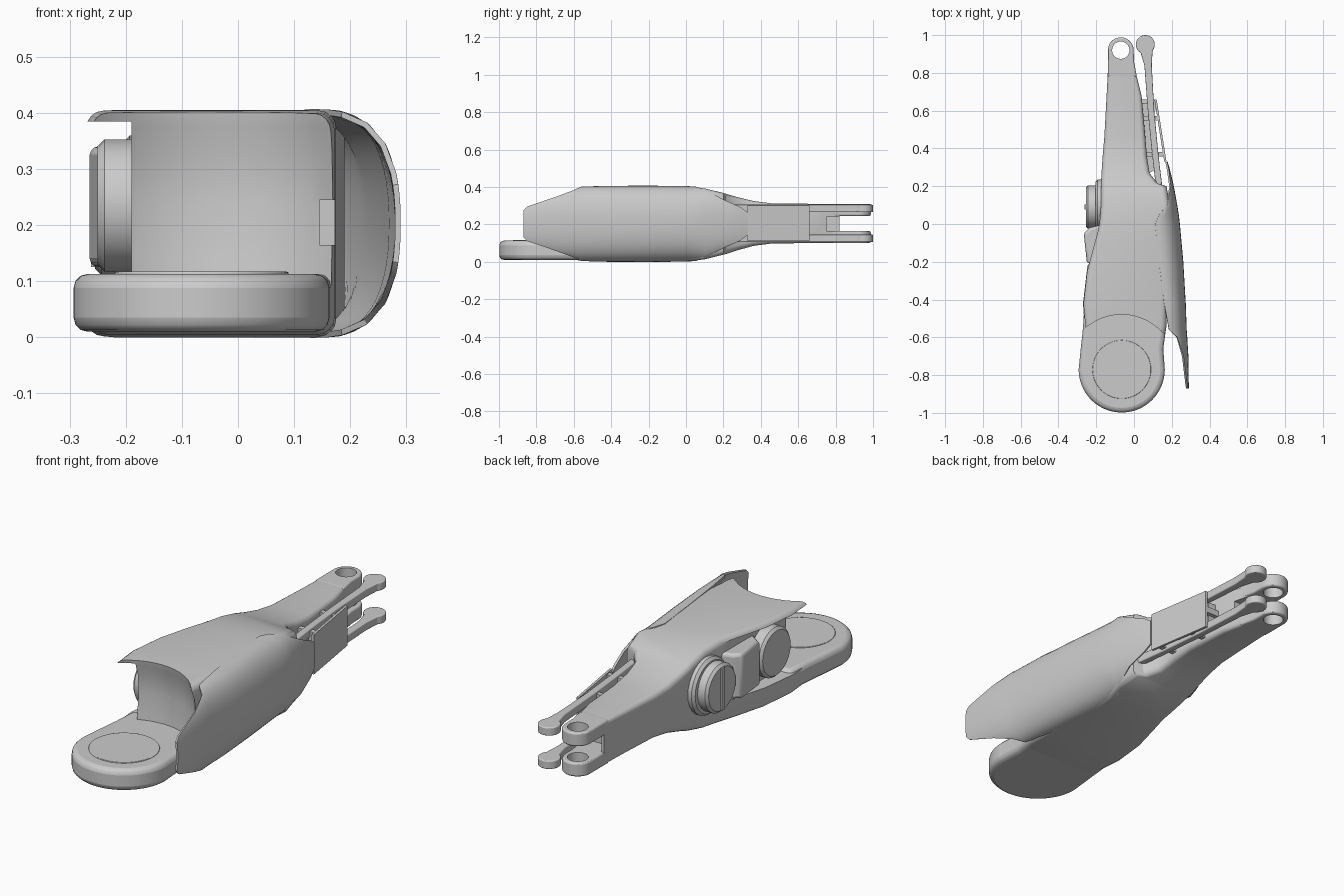
import bpy, bmesh, math
from mathutils import Vector

grey = bpy.data.materials.new("plain grey")
grey.diffuse_color = (0.6, 0.6, 0.6, 1)


def finish(name, bm, angle=30):
    bmesh.ops.recalc_face_normals(bm, faces=bm.faces[:])
    me = bpy.data.meshes.new(name)
    bm.to_mesh(me)
    bm.free()
    ob = bpy.data.objects.new(name, me)
    bpy.context.collection.objects.link(ob)
    me.materials.append(grey)
    smooth(ob, angle)
    return ob


def activate(ob):
    bpy.ops.object.select_all(action='DESELECT')
    ob.select_set(True)
    bpy.context.view_layer.objects.active = ob


def smooth(ob, angle=30):
    activate(ob)
    bpy.ops.object.shade_smooth_by_angle(angle=math.radians(angle))


def apply(ob, mod):
    activate(ob)
    bpy.ops.object.modifier_apply(modifier=mod.name)


def cut(ob, cutter):
    mod = ob.modifiers.new("cut", 'BOOLEAN')
    mod.operation = 'DIFFERENCE'
    mod.object = cutter
    mod.solver = 'EXACT'
    cutter.hide_render = True
    apply(ob, mod)
    bpy.data.objects.remove(cutter)
    smooth(ob)


def loft(name, rings, closed=True):
    """Skin a list of equal-length point rings."""
    bm = bmesh.new()
    rows = [[bm.verts.new(p) for p in r] for r in rings]
    n = len(rows[0])
    for a, b in zip(rows, rows[1:]):
        for i in range(n if closed else n - 1):
            j = (i + 1) % n
            bm.faces.new((a[i], a[j], b[j], b[i]))
    if closed:
        bm.faces.new(rows[0])
        bm.faces.new(rows[-1])
    return finish(name, bm)


def prism(name, outline, z0, z1, bevel=0.0):
    """Extrude an xy outline upward, with optional rounded rims."""
    ob = loft(name, [[(x, y, z) for x, y in outline] for z in (z0, z1)])
    if bevel:
        mod = ob.modifiers.new("rim", 'BEVEL')
        mod.width = bevel
        mod.segments = 3
        mod.angle_limit = math.radians(50)
        apply(ob, mod)
        smooth(ob, 40)
    return ob


def box(name, x0, x1, y0, y1, z0, z1, bevel=0.0):
    return prism(name, [(x0, y0), (x1, y0), (x1, y1), (x0, y1)], z0, z1, bevel)


def arc(cx, cy, r, a0, a1, n=24):
    return [(cx + r * math.cos(math.radians(a0 + (a1 - a0) * i / n)),
             cy + r * math.sin(math.radians(a0 + (a1 - a0) * i / n)))
            for i in range(n + 1)]


def disc_x(name, x0, x1, y, z, r, chamfer=0.012, n=28):
    """Round cap facing -x."""
    prof = [(x1, r), (x0 + chamfer, r), (x0, r - chamfer)]
    return loft(name, [[(x, y + q * math.cos(2 * math.pi * i / n),
                         z + q * math.sin(2 * math.pi * i / n)) for i in range(n)]
                       for x, q in prof])


def rounded_rect(y, xl, xr, z0, z1, r):
    pts = []
    for cx, cz, a in ((xr - r, z1 - r, 0), (xl + r, z1 - r, 90),
                      (xl + r, z0 + r, 180), (xr - r, z0 + r, 270)):
        pts += [(px, y, pz) for px, pz in arc(cx, cz, r, a, a + 90, 4)]
    return pts


# Main arm body: full-height at the front, tapering to a narrow neck
sections = [
    (-0.62, -0.255, 0.160, 0.012, 0.395, 0.03), (-0.54, -0.262, 0.172, 0.005, 0.400, 0.03),
    (-0.42, -0.270, 0.175, 0.002, 0.404, 0.03), (-0.25, -0.250, 0.170, 0.000, 0.405, 0.03),
    (-0.10, -0.210, 0.165, 0.000, 0.405, 0.03), (0.00, -0.183, 0.168, 0.002, 0.402, 0.03),
    (0.10, -0.175, 0.190, 0.013, 0.392, 0.03), (0.20, -0.175, 0.172, 0.038, 0.368, 0.03),
    (0.215, -0.175, 0.125, 0.042, 0.363, 0.03), (0.27, -0.172, 0.082, 0.060, 0.347, 0.03),
    (0.36, -0.166, 0.068, 0.085, 0.325, 0.028), (0.46, -0.157, 0.060, 0.098, 0.312, 0.025),
    (0.68, -0.145, 0.040, 0.100, 0.310, 0.02), (0.82, -0.138, 0.005, 0.101, 0.309, 0.015)]
body = loft("arm_body", [rounded_rect(*s) for s in sections])

# Concave socket at the front, swept around the paddle pivot
PX, PY = -0.065, -0.77
socket = loft("socket_cutter", [[(x, y, z) for x, y in arc(PX, PY, r, 0, 352.5, 47)]
              for z, r in ((0.09, 0.30), (0.14, 0.305), (0.24, 0.315),
                           (0.33, 0.308), (0.375, 0.295), (0.45, 0.282))])
cut(body, socket)
# Recess along the left side and small latch notch at the right
cut(body, box("recess_cutter", -0.4, -0.19, -0.7, -0.02, 0.10, 0.385))
cut(body, box("notch_cutter", 0.145, 0.3, -0.7, -0.5, 0.165, 0.245))
# Slot between the two fork prongs
cut(body, box("slot_cutter", -0.125, 0.1, 0.75, 0.9, 0.165, 0.24))

# Front paddle with raised round pad
paddle = prism("paddle", arc(PX, PY, 0.228, 180, 360, 40) +
               [(0.155, -0.66), (0.170, -0.55), (0.170, -0.42),
                (-0.262, -0.42), (-0.270, -0.55), (-0.282, -0.66)], 0.010, 0.113, 0.025)
prism("paddle_pad", arc(PX, PY, 0.155, 0, 352.5, 47), 0.10, 0.117, 0.003)

# Curved right-hand cover: open C section clipped towards both ends
# y, inner x, outer x, half height, visible half height
cover_rows = [
    (-0.87, 0.18, 0.290, 0.200, 0.070), (-0.85, 0.18, 0.290, 0.200, 0.092),
    (-0.70, 0.18, 0.288, 0.200, 0.143), (-0.60, 0.175, 0.282, 0.200, 0.180),
    (-0.56, 0.170, 0.279, 0.200, 0.199), (-0.42, 0.160, 0.274, 0.203, 0.203),
    (-0.20, 0.132, 0.261, 0.204, 0.204), (0.00, 0.112, 0.243, 0.202, 0.202),
    (0.05, 0.115, 0.237, 0.200, 0.199), (0.10, 0.140, 0.229, 0.196, 0.185),
    (0.20, 0.145, 0.211, 0.180, 0.130), (0.29, 0.140, 0.190, 0.160, 0.090),
    (0.33, 0.140, 0.178, 0.150, 0.060)]
rows = []
for y, xl, xr, h, lim in cover_rows:
    row = []
    for i in range(25):
        dz = lim * math.sin(math.pi * (i / 24 - 0.5))
        k = max(0.0, 1 - abs(dz / h) ** 2.3) ** (1 / 2.3)
        row.append((xl + (xr - xl) * k, y, 0.203 + dz))
    rows.append(row)
cover = loft("side_cover", rows, closed=False)
if sum(f.normal.x for f in cover.data.polygons) < 0:
    cover.data.flip_normals()
mod = cover.modifiers.new("thickness", 'SOLIDIFY')
mod.thickness = 0.01
mod.offset = -1
apply(cover, mod)
smooth(cover)

# Mirrored fork eyes and link rods, upper and lower
for tag, e0, e1, r0, r1 in (("lower", 0.100, 0.165, 0.105, 0.145),
                            ("upper", 0.245, 0.310, 0.265, 0.305)):
    eye = prism("fork_eye_" + tag, [(0.015, 0.78), (0.0, 0.86)] +
                arc(-0.07, 0.92, 0.068, 0, 180) + [(-0.138, 0.78)], e0, e1, 0.008)
    cut(eye, prism("hole_cutter", arc(-0.07, 0.92, 0.046, 0, 345, 23), e0 - 0.05, e1 + 0.05))
    prism("link_rod_" + tag, [(0.152, 0.18), (0.130, 0.36), (0.107, 0.60), (0.094, 0.84)] +
          arc(0.06, 0.95, 0.05, -40, 240) +
          [(0.055, 0.84), (0.073, 0.60), (0.097, 0.36), (0.118, 0.18)], r0, r1, 0.005)

# Guide block between the rods, with outer plate and cross pins
prism("guide_block", [(0.03, 0.64), (0.085, 0.64), (0.13, 0.30), (0.05, 0.25)], 0.15, 0.26)
prism("guide_plate", [(0.108, 0.66), (0.120, 0.66), (0.172, 0.33), (0.160, 0.33)], 0.11, 0.30)
for y in (0.37, 0.56):
    box("guide_rib", 0.04, 0.125 + (0.56 - y) * 0.15, y - 0.012, y + 0.012, 0.115, 0.295)
box("guide_latch", 0.03, 0.115, 0.60, 0.66, 0.19, 0.22)

# Left joint caps: flanged hub with a bar, wedge, and second round cap
disc_x("hub_flange", -0.205, -0.14, 0.10, 0.225, 0.135)
disc_x("hub_cap", -0.255, -0.16, 0.09, 0.225, 0.115)
box("hub_bar", -0.262, -0.24, 0.078, 0.102, 0.125, 0.325)
prism("wedge_spacer", [(-0.16, 0.0), (-0.235, -0.02), (-0.266, -0.05),
                       (-0.25, -0.20), (-0.18, -0.25)], 0.125, 0.34, 0.015)
disc_x("second_cap", -0.25, -0.17, -0.33, 0.235, 0.118)
